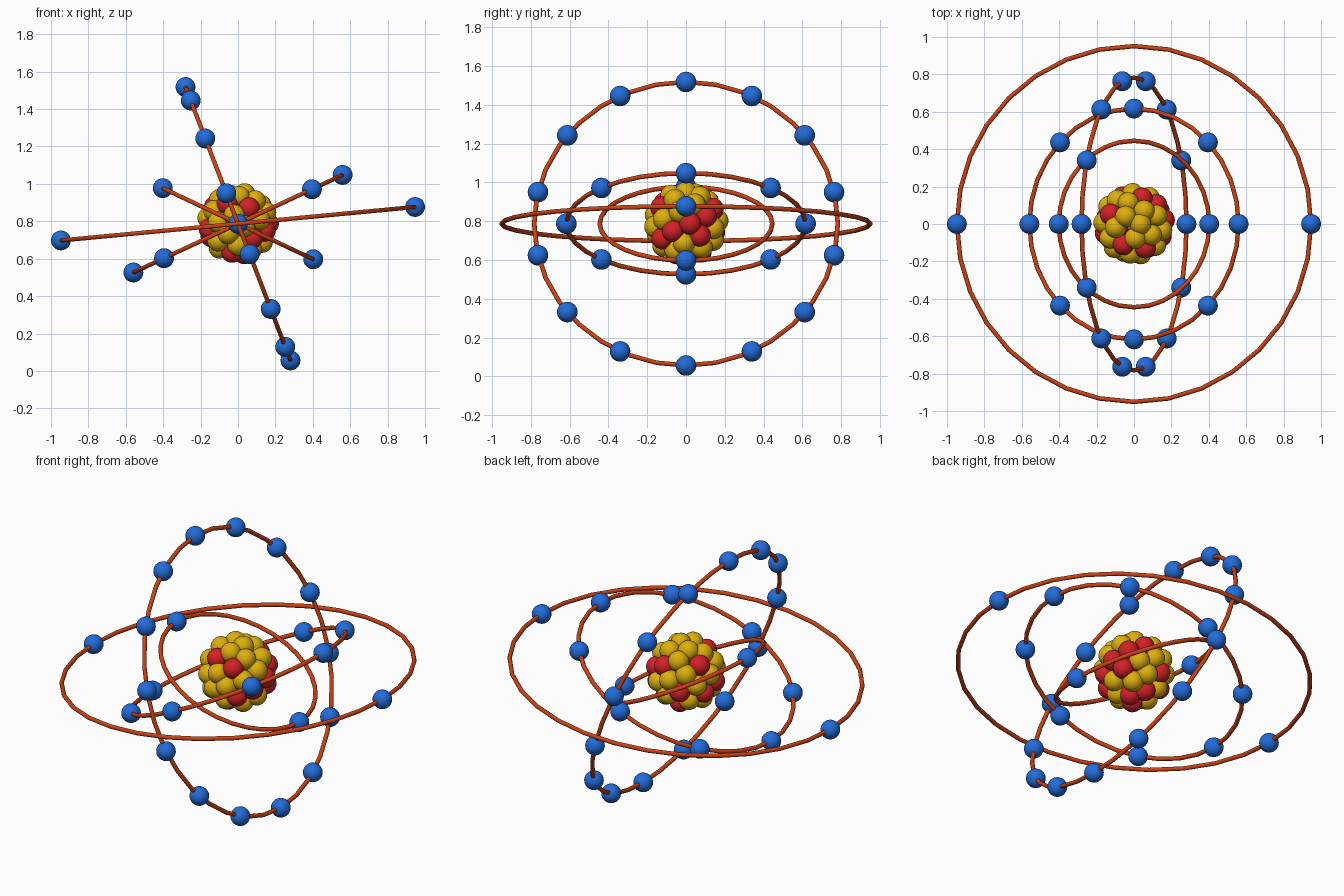
import bpy
from math import sin, cos, pi, sqrt, radians
from mathutils import Vector, Matrix

if "Cube" in bpy.data.objects:
    bpy.data.objects.remove(bpy.data.objects["Cube"])


def make_material(name, rgb):
    mat = bpy.data.materials.new(name)
    mat.use_nodes = True
    color = (*rgb, 1)
    mat.diffuse_color = color
    mat.node_tree.nodes["Principled BSDF"].inputs["Base Color"].default_value = color
    return mat


BLUE = make_material("blue", (0.016, 0.15, 0.70))
RED = make_material("red", (0.65, 0.015, 0.02))
YELLOW = make_material("yellow", (0.72, 0.43, 0.004))
ORANGE = make_material("burnt orange", (0.60, 0.055, 0.006))

CENTER = Vector((0, 0, 0.787))
ELECTRON_R = 0.053
NUCLEON_R = 0.057


def finish(name, mat):
    obj = bpy.context.object
    obj.name = name
    obj.data.materials.append(mat)
    bpy.ops.object.shade_smooth_by_angle(angle=radians(40))
    return obj


def ball(name, position, radius, mat):
    bpy.ops.mesh.primitive_uv_sphere_add(segments=24, ring_count=14,
                                         radius=radius, location=position)
    return finish(name, mat)


def orbit(name, radius, tilt, count):
    """A tilted ring carrying evenly spaced electrons."""
    turn = Matrix.Rotation(radians(tilt), 3, "Y")
    bpy.ops.mesh.primitive_torus_add(major_segments=32, minor_segments=10,
                                     major_radius=radius, minor_radius=0.012,
                                     location=CENTER, rotation=(0, radians(tilt), 0))
    finish(name + "_ring", ORANGE)
    for i in range(count):
        a = 2 * pi * i / count
        spot = turn @ Vector((cos(a), sin(a), 0)) * radius
        ball(f"{name}_electron_{i + 1}", CENTER + spot, ELECTRON_R, BLUE)


def shell(count):
    """Evenly spread unit directions."""
    for i in range(count):
        z = 1 - (2 * i + 1) / count
        a = i * pi * (3 - sqrt(5))
        yield Vector((cos(a) * sqrt(1 - z * z), sin(a) * sqrt(1 - z * z), z))


# Orbits from the innermost outward
orbit("first_orbit", 0.445, 25.3, 2)
orbit("second_orbit", 0.617, -25, 8)
orbit("third_orbit", 0.783, 69, 14)
orbit("fourth_orbit", 0.951, -5.4, 2)

# Nucleus: the outer nucleons nearest these directions are protons
proton_directions = [Vector(d).normalized() for d in (
    (1, 0, 0), (.4, -.8, .5), (.5, -.8, -.3), (-.3, -.5, -.8), (-.4, -.7, .6),
    (0, .9, .4), (.7, .6, .3), (.7, .6, -.4), (.7, -.6, -.2), (-.7, .1, .6),
    (-.8, -.5, -.1), (-.6, .7, -.3), (0, 0, -1), (.1, .5, -.8), (-.9, .3, -.4))]
outer = list(shell(43))
protons = {max(range(len(outer)), key=lambda i: outer[i].dot(d))
           for d in proton_directions}
for i, d in enumerate(outer):
    kind, mat = ("proton", RED) if i in protons else ("neutron", YELLOW)
    ball(f"outer_{kind}_{i + 1}", CENTER + d * 0.163, NUCLEON_R, mat)

# Inner nucleons fill the core
for i, d in enumerate(shell(12)):
    kind, mat = ("neutron", YELLOW) if i % 6 == 0 else ("proton", RED)
    ball(f"inner_{kind}_{i + 1}", CENTER + d * 0.09, NUCLEON_R, mat)
ball("core_neutron", CENTER, NUCLEON_R, YELLOW)
